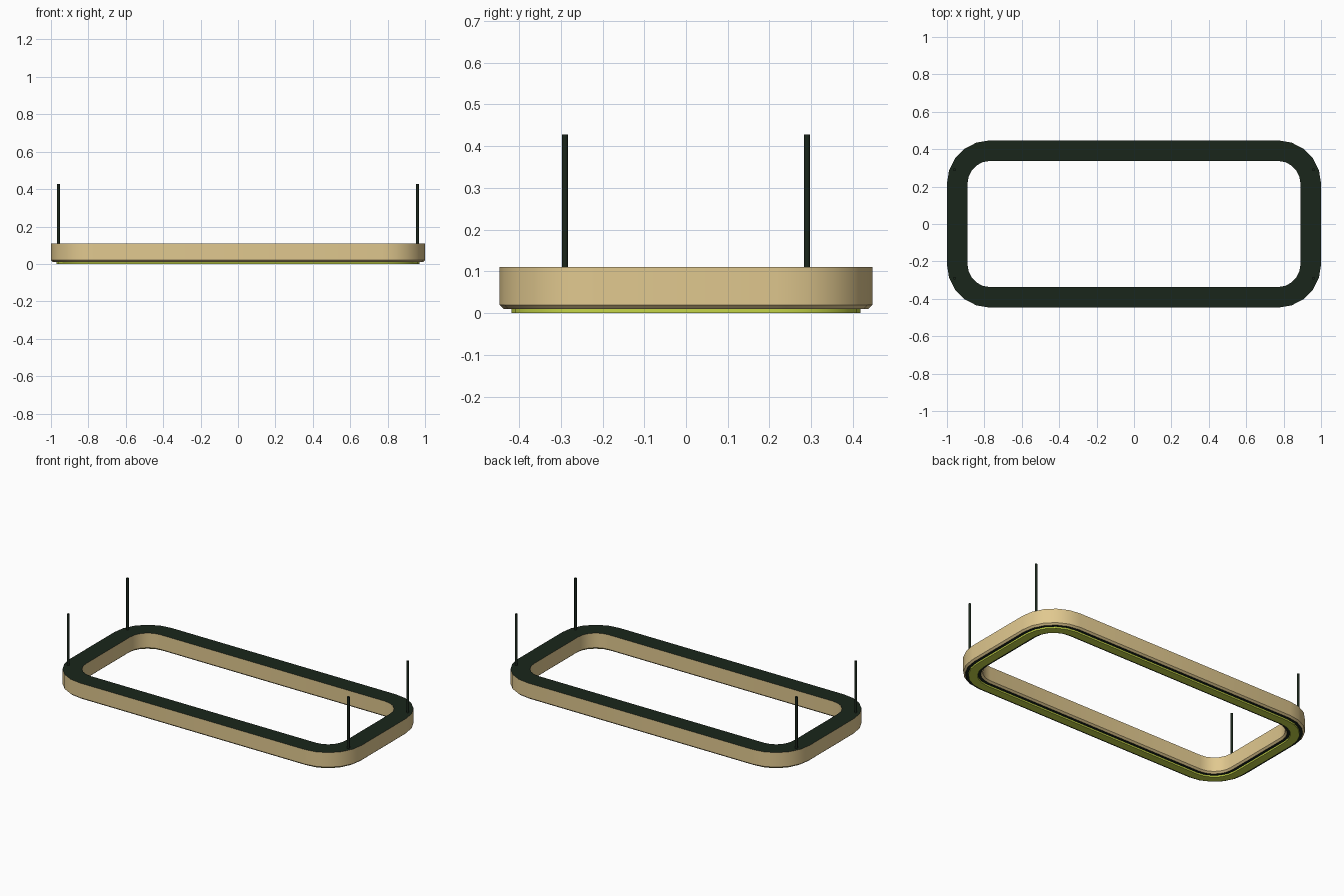
import bpy, bmesh, math

if "Cube" in bpy.data.objects:
    bpy.data.objects.remove(bpy.data.objects["Cube"])

# flat colours
def material(name, rgb):
    m = bpy.data.materials.new(name)
    m.diffuse_color = (*rgb, 1)
    m.use_nodes = True
    m.node_tree.nodes["Principled BSDF"].inputs["Base Color"].default_value = m.diffuse_color
    return m

TAN = material("brushed tan", (0.75, 0.58, 0.275))
DARK = material("dark green black", (0.010, 0.019, 0.011))
LIME = material("lime diffuser", (0.56, 0.67, 0.065))

HX, HY, RADIUS, SEGMENTS = 1.0, 0.447, 0.23, 5


def outline(inset):
    """Rounded rectangle, inset from the outer edge with concentric corners."""
    r = RADIUS - inset
    pts = []
    for q, (sx, sy) in enumerate([(1, 1), (-1, 1), (-1, -1), (1, -1)]):
        for i in range(SEGMENTS + 1):
            a = math.pi / 2 * (q + i / SEGMENTS)
            pts.append((sx * (HX - RADIUS) + r * math.cos(a),
                        sy * (HY - RADIUS) + r * math.sin(a)))
    return pts


def finish(name, bm, mats):
    bmesh.ops.recalc_face_normals(bm, faces=bm.faces)
    me = bpy.data.meshes.new(name)
    bm.to_mesh(me)
    bm.free()
    ob = bpy.data.objects.new(name, me)
    bpy.context.collection.objects.link(ob)
    for m in mats:
        me.materials.append(m)
    bpy.ops.object.select_all(action='DESELECT')
    ob.select_set(True)
    bpy.context.view_layer.objects.active = ob
    bpy.ops.object.shade_smooth_by_angle(angle=math.radians(35))
    return ob


def ring(name, profile, mats, flat_index=0):
    """Sweep a closed (inset, z) profile round the outline; level faces get flat_index."""
    bm = bmesh.new()
    loops = [[bm.verts.new((x, y, z)) for x, y in outline(d)] for d, z in profile]
    for k, a in enumerate(loops):
        b = loops[(k + 1) % len(loops)]
        level = abs(profile[k][1] - profile[(k + 1) % len(loops)][1]) < 1e-6
        for i in range(len(a)):
            j = (i + 1) % len(a)
            f = bm.faces.new((a[i], a[j], b[j], b[i]))
            f.material_index = flat_index if level else 0
    return finish(name, bm, mats)


# lamp frame: tan walls with chamfered lower edges, dark top and underside
W = 0.11
ring("frame", [(0, 0.11), (0, 0.02), (0.011, 0.01), (W - 0.011, 0.01),
               (W, 0.02), (W, 0.11)], [TAN, DARK], 1)

# light strip under the frame
ring("diffuser", [(0.029, 0.012), (0.029, 0.0), (W - 0.029, 0.0),
                  (W - 0.029, 0.012)], [LIME])

# four hanging rods
for sx, side in ((-1, "left"), (1, "right")):
    for sy, end in ((-1, "front"), (1, "back")):
        bm = bmesh.new()
        bmesh.ops.create_cone(bm, cap_ends=True, segments=16, radius1=0.0075,
                              radius2=0.0075, depth=0.328)
        bmesh.ops.translate(bm, verts=bm.verts, vec=(sx * 0.96, sy * 0.29, 0.264))
        finish(f"hanging_rod_{end}_{side}", bm, [DARK])
